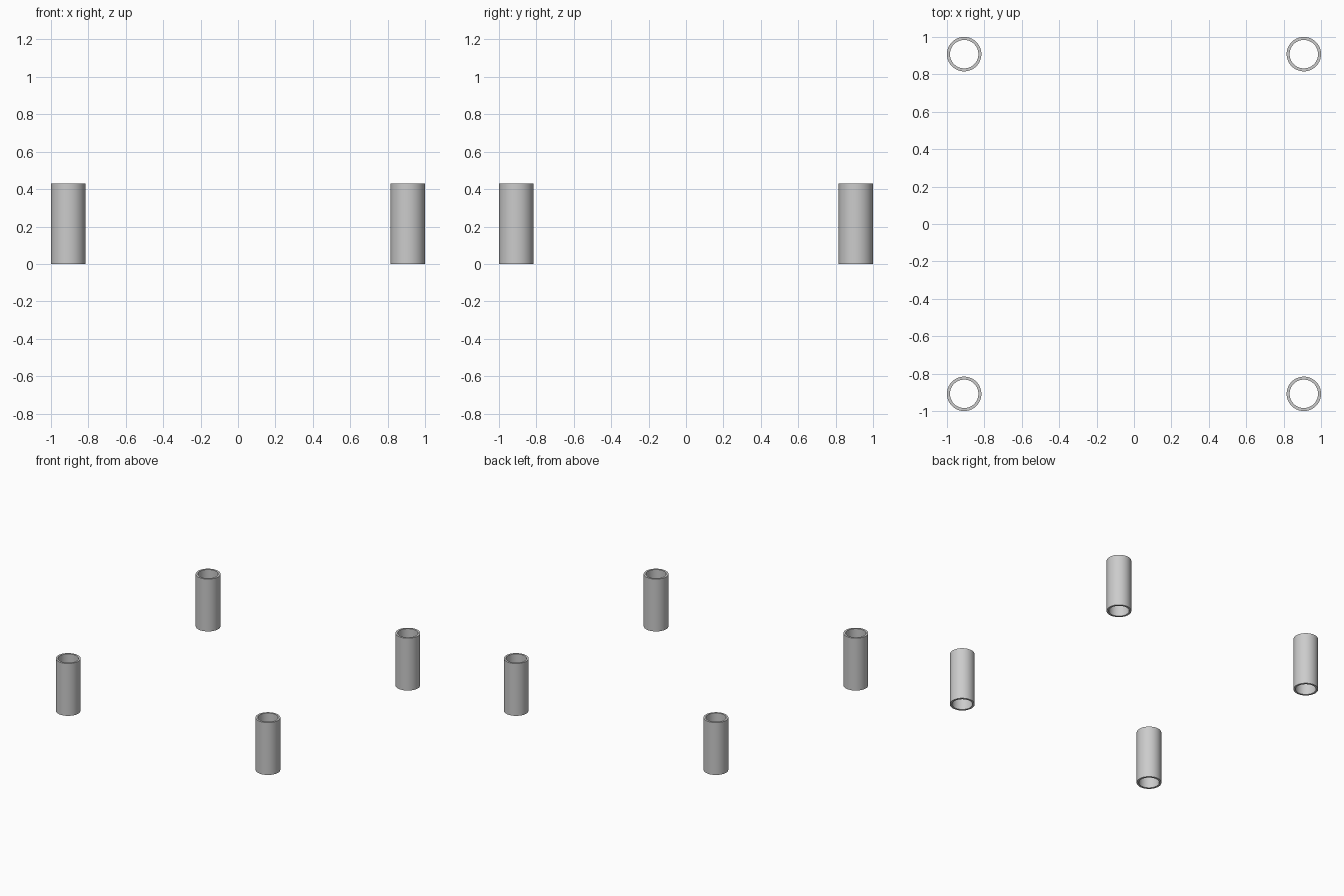
import bpy, bmesh, math

if "Cube" in bpy.data.objects:
    bpy.data.objects.remove(bpy.data.objects["Cube"])

R_OUT, R_IN, HEIGHT, SIDES = 0.092, 0.076, 0.43, 64
OFFSET = 1.0 - R_OUT


def make_tube(name, x, y):
    # Open-ended tube: closed wall section swept around the vertical axis
    bm = bmesh.new()
    section = [(R_IN, 0), (R_OUT, 0), (R_OUT, HEIGHT), (R_IN, HEIGHT)]
    rings = []
    for i in range(SIDES):
        a = 2 * math.pi * i / SIDES
        rings.append([bm.verts.new((r * math.cos(a), r * math.sin(a), z))
                      for r, z in section])
    for i in range(SIDES):
        p, q = rings[i], rings[(i + 1) % SIDES]
        for k in range(4):
            n = (k + 1) % 4
            bm.faces.new((p[k], q[k], q[n], p[n]))
    bmesh.ops.recalc_face_normals(bm, faces=bm.faces)
    mesh = bpy.data.meshes.new(name)
    bm.to_mesh(mesh)
    bm.free()
    obj = bpy.data.objects.new(name, mesh)
    obj.location = (x, y, 0)
    bpy.context.collection.objects.link(obj)
    # Smooth walls, sharp rims
    bpy.ops.object.select_all(action='DESELECT')
    obj.select_set(True)
    bpy.context.view_layer.objects.active = obj
    bpy.ops.object.shade_smooth_by_angle(angle=math.radians(30))


# One tube at each corner of the square
for side, sx in (("left", -1), ("right", 1)):
    for end, sy in (("front", -1), ("back", 1)):
        make_tube(f"{end}_{side}_tube", sx * OFFSET, sy * OFFSET)
